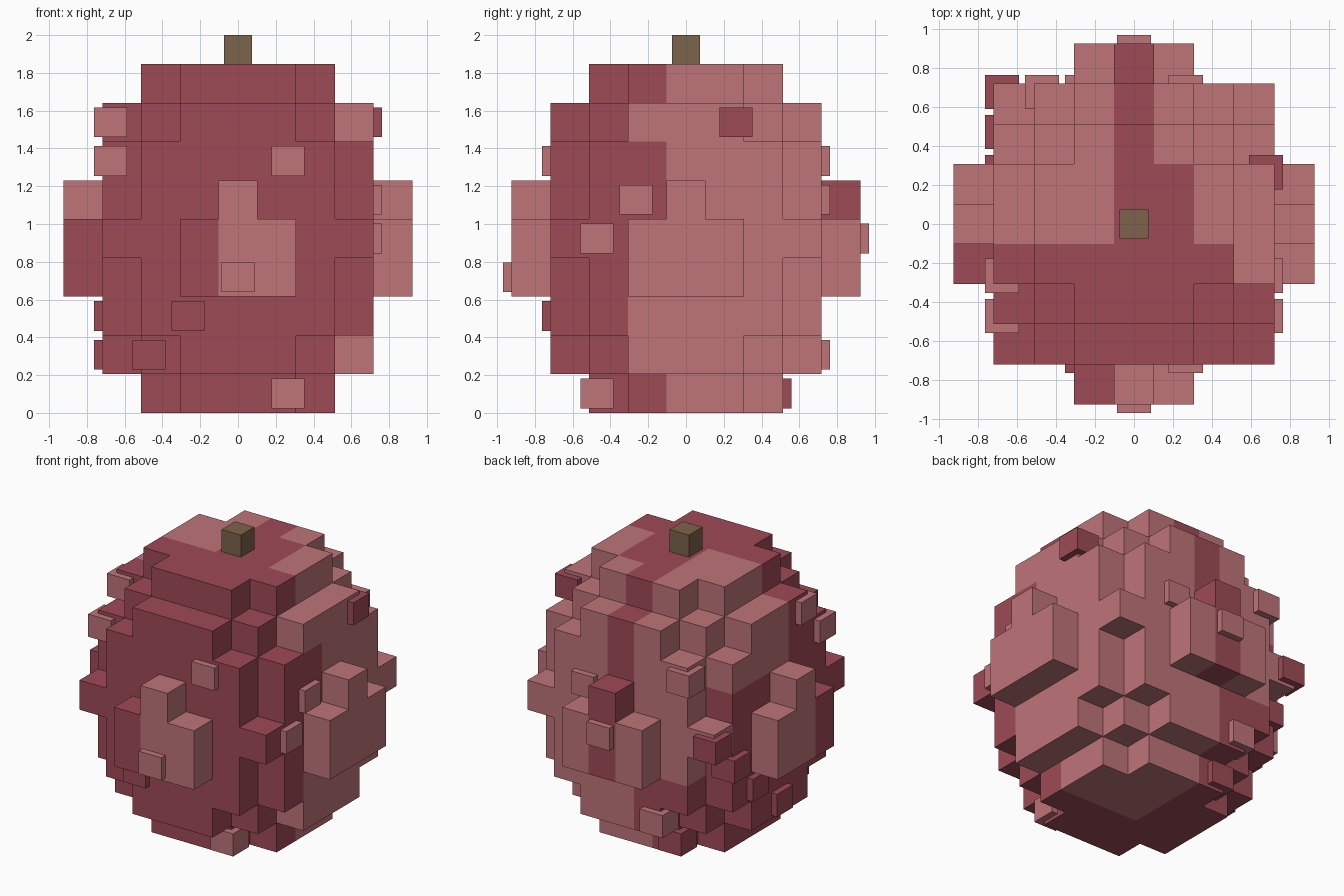
import bpy, bmesh
from mathutils import Vector, Matrix

if "Cube" in bpy.data.objects:
    bpy.data.objects.remove(bpy.data.objects["Cube"])

U = 1.846 / 9                                   # block size
R2 = [5, 10, 13, 17, 18, 16, 13, 10, 5]         # squared radius of each layer


def material(name, rgb):
    m = bpy.data.materials.new(name)
    m.diffuse_color = (*rgb, 1)
    m.use_nodes = True
    m.node_tree.nodes["Principled BSDF"].inputs["Base Color"].default_value = m.diffuse_color
    return m


LIGHT = material("light_red", (0.521, 0.178, 0.191))
DARK = material("dark_red", (0.342, 0.069, 0.093))
BROWN = material("stem_brown", (0.202, 0.127, 0.070))


def finish(bm, name, mats):
    me = bpy.data.meshes.new(name)
    bm.to_mesh(me)
    bm.free()
    for m in mats:
        me.materials.append(m)
    ob = bpy.data.objects.new(name, me)
    bpy.context.collection.objects.link(ob)
    return ob


def add_box(bm, centre, size, mat=0):
    mtx = Matrix.Translation(centre) @ Matrix.Diagonal((*size, 1))
    verts = bmesh.ops.create_cube(bm, size=1, matrix=mtx)["verts"]
    for f in {f for v in verts for f in v.link_faces}:
        f.material_index = mat


def filled(i, j, k):
    return 0 <= k < 9 and i * i + j * j <= R2[k]


def is_dark(i, j, k):
    if j == -4:
        return i < 0
    if j <= -2:
        return True
    if j == -1:
        return not (i >= 3 and k in (1, 2, 3, 4, 7))
    if i == -4:
        return False
    if k < 3:
        return i < 0
    if k == 8:
        return i == 0 or (i == 1 and j <= 1)
    return i == 0 or (i <= -3 and k <= 5 and j <= 2)


def centre(i, j, k):
    return Vector((i * U, j * U, (k + 0.5) * U))


# Fruit body: outer faces of a stepped ball of blocks
bm = bmesh.new()
for k in range(9):
    for i in range(-4, 5):
        for j in range(-4, 5):
            if not filled(i, j, k):
                continue
            for axis in range(3):
                for s in (-1, 1):
                    n = [0, 0, 0]
                    n[axis] = s
                    if filled(i + n[0], j + n[1], k + n[2]):
                        continue
                    a, b = Vector((0, 0, 0)), Vector((0, 0, 0))
                    a[(axis + 1) % 3] = U / 2
                    b[(axis + 2) % 3] = U / 2 * s
                    c = centre(i, j, k) + Vector(n) * U / 2
                    f = bm.faces.new([bm.verts.new(c + p) for p in
                                      (-a - b, a - b, a + b, b - a)])
                    f.material_index = int(is_dark(i, j, k))
bmesh.ops.remove_doubles(bm, verts=bm.verts[:], dist=0.001)
finish(bm, "fruit_body", [LIGHT, DARK])

# Small raised bumps, pushed outward from their blocks (last value: dark)
BUMPS = [
    (-3, -1, 7, 0), (-3, -2, 6, 0), (1, -3, 6, 0), (3, 1, 7, 1),
    (3, -1, 5, 0), (3, -2, 4, 0), (0, -4, 3, 0), (-1, -3, 2, 1),
    (-2, -2, 1, 1), (1, -2, 0, 0), (-3, 3, 4, 1), (-3, 2, 3, 1),
    (-3, 1, 2, 1), (-3, 0, 1, 1), (-2, 3, 6, 0), (1, 3, 5, 0),
    (0, 4, 4, 0), (-1, 3, 1, 0), (-1, 2, 0, 1),
]
sign = lambda v: (v > 0) - (v < 0)
bm = bmesh.new()
for i, j, k, d in BUMPS:
    c = centre(i, j, k) + Vector((sign(i), sign(j), 0)) * 0.06
    add_box(bm, c, (0.175, 0.175, 0.157), d)
finish(bm, "skin_bumps", [LIGHT, DARK])

# Stem
bm = bmesh.new()
add_box(bm, (0, 0, 1.923), (0.148, 0.148, 0.154))
finish(bm, "stem", [BROWN])
